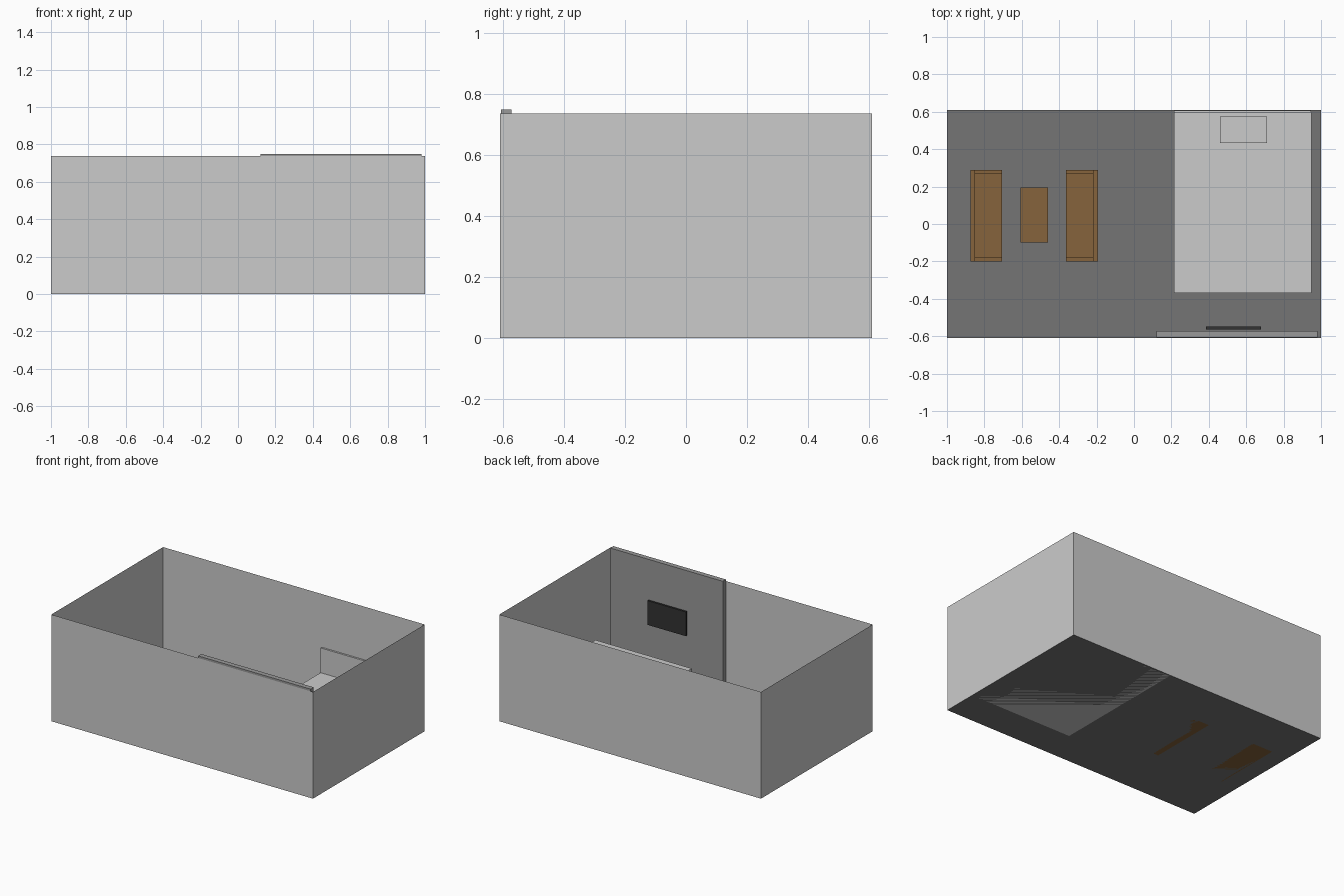
import bpy
import bmesh

if "Cube" in bpy.data.objects:
    bpy.data.objects.remove(bpy.data.objects["Cube"])


def material(name, rgb):
    m = bpy.data.materials.new(name)
    m.diffuse_color = (*rgb, 1)
    m.use_nodes = True
    m.node_tree.nodes["Principled BSDF"].inputs["Base Color"].default_value = m.diffuse_color
    return m


WOOD = material("brown_wood", (0.24, 0.127, 0.045))
FLOOR = material("dark_floor", (0.178, 0.178, 0.178))
PANEL = material("panel_grey", (0.32, 0.32, 0.32))
BLACK = material("screen_black", (0.032, 0.032, 0.032))


def make(name, bm, mat=None):
    me = bpy.data.meshes.new(name)
    bm.to_mesh(me)
    bm.free()
    ob = bpy.data.objects.new(name, me)
    bpy.context.collection.objects.link(ob)
    if mat:
        me.materials.append(mat)
    return ob


def box(name, x, y, z, mat=None):
    """Box from (min, max) pairs along each axis."""
    bm = bmesh.new()
    bmesh.ops.create_cube(bm, size=1)
    for v in bm.verts:
        v.co = [lo + (c + 0.5) * (hi - lo) for c, (lo, hi) in zip(v.co, (x, y, z))]
    return make(name, bm, mat)


def sheet(name, corners, mat=None):
    """Single flat face."""
    bm = bmesh.new()
    bm.faces.new([bm.verts.new(c) for c in corners])
    return make(name, bm, mat)


# Room shell: thin floor and four thin walls, open at the top
W, D, H = 1.0, 0.61, 0.737
plan = [(-W, -D), (W, -D), (W, D), (-W, D)]
sheet("floor", [(x, y, 0) for x, y in plan], FLOOR)
for i, side in enumerate(("front", "right", "back", "left")):
    a, b = plan[i], plan[(i + 1) % 4]
    sheet(side + "_wall", [(*a, 0), (*b, 0), (*b, H), (*a, H)])

# Panel on the front wall with a flat screen
box("screen_panel", (0.12, 0.98), (-0.607, -0.573), (0.005, 0.75), PANEL)
box("screen", (0.385, 0.68), (-0.563, -0.549), (0.309, 0.476), BLACK)

# Bed
box("bed", (0.215, 0.95), (-0.37, 0.595), (0, 0.2))
box("headboard", (0.215, 0.945), (0.595, 0.608), (0, 0.371))
box("pillow", (0.46, 0.71), (0.433, 0.575), (0.2, 0.225))

# Two sofas facing each other across the table
MID = -0.534


def sofa(name, s):
    def part(label, x, y, z):
        xs = tuple(sorted(MID + s * v for v in x))
        box(name + "_" + label, xs, y, z, WOOD)

    part("seat", (0.171, 0.316), (-0.178, 0.268), (0, 0.11))
    part("back", (0.316, 0.341), (-0.2, 0.29), (0, 0.224))
    part("front_arm", (0.171, 0.316), (-0.2, -0.178), (0, 0.16))
    part("rear_arm", (0.171, 0.316), (0.268, 0.29), (0, 0.16))


sofa("left_sofa", -1)
sofa("right_sofa", 1)

# Low table
box("coffee_table", (-0.607, -0.46), (-0.098, 0.195), (0, 0.11), WOOD)
